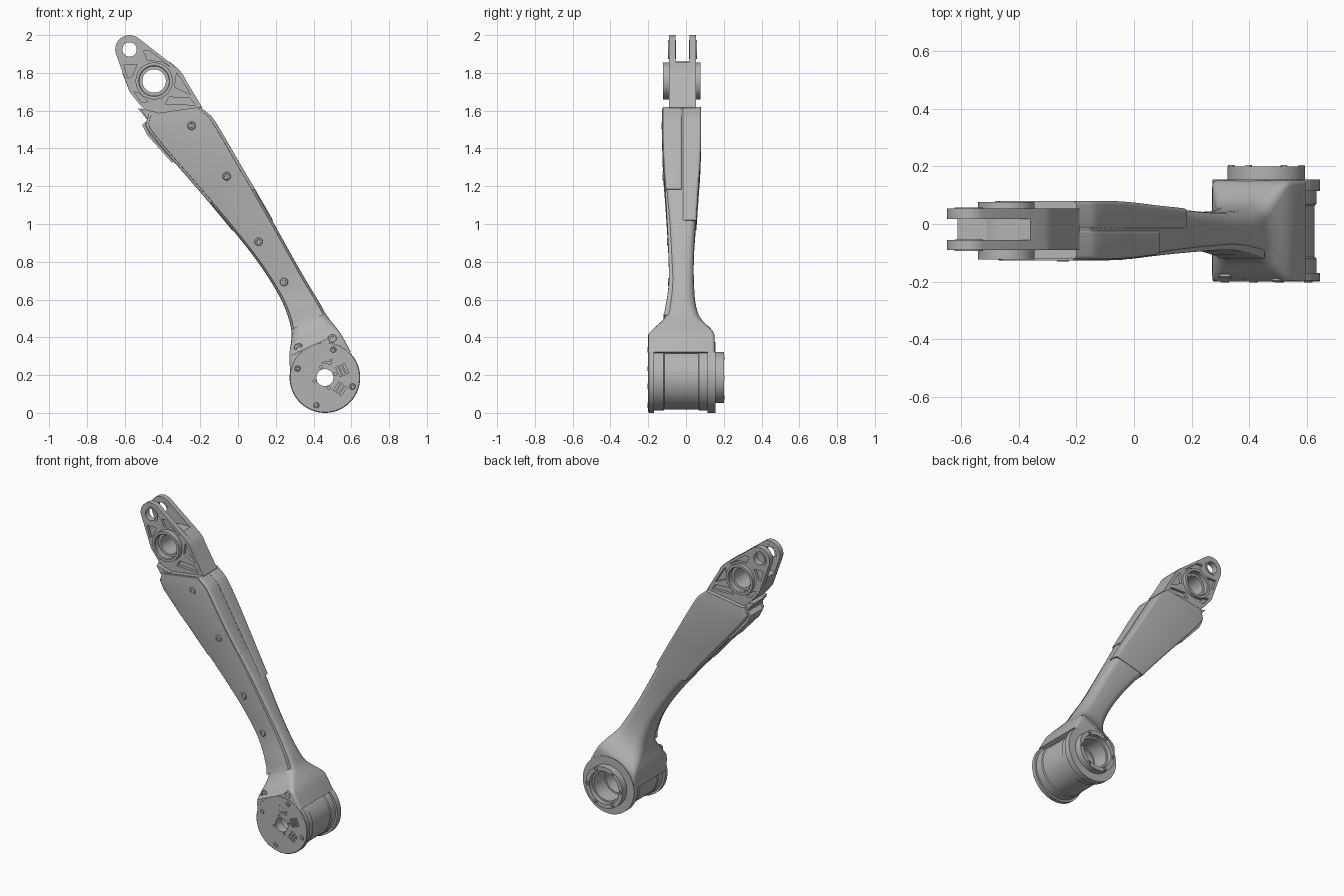
import bpy, bmesh, math
from mathutils import Vector, Matrix

if "Cube" in bpy.data.objects:
    bpy.data.objects.remove(bpy.data.objects["Cube"])

metal = bpy.data.materials.new("grey_metal")
metal.use_nodes = True
GREY = (0.45, 0.45, 0.45, 1)
metal.diffuse_color = GREY
metal.node_tree.nodes["Principled BSDF"].inputs["Base Color"].default_value = GREY

HUB, EYE, BEARING = (0.46, 0.187), (-0.574, 1.924), (-0.444, 1.757)


def finish(name, bm):
    bmesh.ops.recalc_face_normals(bm, faces=bm.faces)
    me = bpy.data.meshes.new(name)
    bm.to_mesh(me)
    bm.free()
    me.materials.append(metal)
    ob = bpy.data.objects.new(name, me)
    bpy.context.collection.objects.link(ob)
    return ob


def smooth(ob):
    bpy.ops.object.select_all(action="DESELECT")
    ob.select_set(True)
    bpy.context.view_layer.objects.active = ob
    bpy.ops.object.shade_smooth_by_angle(angle=math.radians(28))


def skin(bm, rings, closed=False):
    """Join rings of points with quads; cap the ends unless closed."""
    rows = [[bm.verts.new(p) for p in ring] for ring in rings]
    n = len(rows[0])
    for i in range(len(rows) - (0 if closed else 1)):
        a, b = rows[i], rows[(i + 1) % len(rows)]
        for j in range(n):
            bm.faces.new((a[j], a[(j + 1) % n], b[(j + 1) % n], b[j]))
    if not closed:
        bm.faces.new(rows[0])
        bm.faces.new(rows[-1])


def lathe(bm, centre, profile, steps=64):
    """Closed (radius, y) profile turned about an axis along y."""
    rings = []
    for i in range(steps):
        a = 2 * math.pi * i / steps
        rings.append([(centre[0] + r * math.cos(a), y, centre[1] + r * math.sin(a))
                      for r, y in profile])
    skin(bm, rings, closed=True)


def prism(bm, points, y0, y1):
    skin(bm, [[(x, y, z) for x, z in points] for y in (y0, y1)])


def circle(centre, r, start=0, end=360, steps=48):
    full = end - start == 360
    angles = [math.radians(start + (end - start) * i / (steps if full else steps - 1))
              for i in range(steps)]
    return [(centre[0] + r * math.cos(a), centre[1] + r * math.sin(a)) for a in angles]


def cut(ob, cutter_bm):
    """Subtract a cutter and keep only the result."""
    cutter = finish("cutter", cutter_bm)
    cutter.hide_render = True
    mod = ob.modifiers.new("cut", "BOOLEAN")
    mod.operation, mod.solver, mod.object = "DIFFERENCE", "EXACT", cutter
    dg = bpy.context.evaluated_depsgraph_get()
    result = bpy.data.meshes.new_from_object(ob.evaluated_get(dg))
    ob.modifiers.clear()
    ob.data = result
    bpy.data.objects.remove(cutter)


# Arm stations: left x, z, right x, z, front y, back y, corner radius
STATIONS = [
    (.275, .20, .60, .325, -.20, .155, .012), (.268, .30, .545, .425, -.20, .155, .02),
    (.28, .42, .475, .515, -.125, .085, .05), (.25, .54, .435, .585, -.105, .055, .05),
    (.185, .67, .365, .70, -.09, .045, .045), (.085, .82, .285, .84, -.092, .045, .04),
    (-.03, .965, .185, 1.02, -.10, .055, .035), (-.15, 1.11, .09, 1.185, -.11, .065, .025),
    (-.27, 1.25, .01, 1.32, -.12, .075, .02), (-.40, 1.40, -.065, 1.45, -.125, .08, .016),
    (-.49, 1.52, -.14, 1.57, -.125, .08, .016), (-.475, 1.58, -.20, 1.62, -.125, .08, .016)]


def station(u):
    i = min(int(u), len(STATIONS) - 2)
    t = u - i
    pick = [STATIONS[max(0, min(len(STATIONS) - 1, i + k))] for k in (-1, 0, 1, 2)]
    if i >= 10:
        v = [b + (c - b) * t for a, b, c, d in zip(*pick)]
    else:
        v = [.5 * (2 * b + (c - a) * t + (2 * a - 5 * b + 4 * c - d) * t * t
                   + (3 * b - a - 3 * c + d) * t ** 3) for a, b, c, d in zip(*pick)]
    v[4], v[5] = max(v[4], -.199), min(v[5], .154)
    return v


def loft(name, u0, u1, inset, span, radius=None):
    """Rounded-rectangle sections swept along the arm; span maps the y range."""
    rings, steps = [], round((u1 - u0) * 5)
    for s in range(steps + 1):
        lx, lz, rx, rz, y0, y1, r = station(u0 + (u1 - u0) * s / steps)
        left, right = Vector((lx, 0, lz)), Vector((rx, 0, rz))
        axis = (right - left).normalized()
        half = (right - left).length / 2 - inset
        mid = (left + right) / 2
        y0, y1 = span(y0, y1)
        r = min(r if radius is None else radius, half * .9, (y1 - y0) * .45)
        ring = []
        for sx, ys, start in ((1, y1, 0), (-1, y1, 90), (-1, y0, 180), (1, y0, 270)):
            cy = ys + (-r if ys == y1 else r)
            for k in range(5):
                a = math.radians(start + 22.5 * k)
                p = mid + axis * (sx * (half - r) + r * math.cos(a))
                ring.append((p.x, cy + r * math.sin(a), p.z))
        rings.append(ring)
    bm = bmesh.new()
    skin(bm, rings)
    return finish(name, bm)


# Arm: core with the hub bore removed, two stepped upper shells, front cover
core = loft("arm_core", 0, 10.95, .004, lambda a, b: (a + .005 if a > -.19 else a, b - .003))
bore = bmesh.new()
prism(bore, circle(HUB, .12), -.15, .3)
cut(core, bore)
smooth(core)
smooth(loft("upper_shell_front", 7, 11, 0, lambda a, b: (a + .004, -.021), .012))
smooth(loft("upper_shell_back", 6, 11, 0, lambda a, b: (-.019, b), .014))
smooth(loft("front_cover", 2.15, 10.9, .016, lambda a, b: (a - .001, a + .03), .004))

# Layered guard on the upper left edge
for name, grow, y0, y1 in (("edge_guard", 0, -.085, .045), ("edge_guard_lip", .014, -.115, -.07)):
    bm = bmesh.new()
    prism(bm, [(-.53 + grow, 1.612), (-.478, 1.55), (-.507 + grow, 1.525), (-.48 + grow, 1.47),
               (-.35 + grow, 1.325), (-.32, 1.335), (-.42, 1.59)], y0, y1)
    smooth(finish(name, bm))

# Hub: flanged barrel with a stepped bore open to the back
bm = bmesh.new()
lathe(bm, HUB, [(.045, -.2), (.183, -.2), (.187, -.196), (.187, -.17), (.174, -.17), (.174, -.12),
                (.168, -.115), (.168, .065), (.174, .07), (.174, .115), (.187, .115), (.187, .155),
                (.135, .155), (.135, .2), (.108, .2), (.108, .17), (.096, .17), (.096, .06),
                (.086, .06), (.086, -.14), (.045, -.14)], 96)
hub = finish("hub", bm)

# Vent slots and small holes in the hub's front
bm = bmesh.new()
for angle in (84, 23, -36):
    rot = Matrix.Rotation(math.radians(-angle), 4, "Y")
    for r in (.08, .10, .12):
        place = Matrix.Translation((HUB[0], -.2, HUB[1])) @ rot @ Matrix.Translation((r, 0, 0))
        bmesh.ops.create_cube(bm, size=1, matrix=place @ Matrix.Diagonal((.011, .03, .055, 1)))
for x, z in circle(HUB, .058, 20, 380, 4):
    prism(bm, circle((x, z), .008, steps=12), -.21, -.185)
cut(hub, bm)
smooth(hub)


def screw(name, x, z, y, r=.022, out=-1):
    bm = bmesh.new()
    lathe(bm, (x, z), [(0.001, y + out * .001), (r * .45, y + out * .001), (r * .5, y + out * .005),
                       (r * .85, y + out * .005), (r, y), (r, y - out * .01),
                       (0.001, y - out * .01)], 20)
    smooth(finish(name, bm))


for x, z in ((.315, .235), (.606, .14), (.415, .04), (.505, .335)):
    screw("hub_screw", x, z, -.199, .016)
for x, z, y in ((-.246, 1.52, -.126), (-.06, 1.253, -.12), (.109, .907, -.096), (.243, .693, -.091)):
    screw("cover_screw", x, z, y)
for x, z, y in ((.32, .345, -.183), (.50, .395, -.196)):
    screw("shoulder_screw", x, z, y, .024)
for x, z in circle(HUB, .122, steps=6):
    screw("ring_screw", x, z, .2, .012, 1)

# Clevis: two cheeks joined by a web, with an eye and a bearing seat
foot = [(-.574, 1.70), (-.516, 1.627), (-.46, 1.58), (-.42, 1.5), (-.24, 1.5), (-.20, 1.6),
        (-.19, 1.618), (-.278, 1.765), (-.29, 1.79), (-.31, 1.815)]
cheek = circle(EYE, .076, 50, 198, 24) + foot
web = [(-.36, 1.858), (-.43, 1.86), (-.52, 1.825), (-.574, 1.81), (-.613, 1.80)] + foot
POCKETS = [[(-.50, 1.915), (-.465, 1.915), (-.35, 1.825), (-.40, 1.86), (-.48, 1.868)],
           [(-.605, 1.845), (-.535, 1.845), (-.562, 1.78), (-.583, 1.77)],
           [(-.325, 1.80), (-.30, 1.765), (-.25, 1.685), (-.335, 1.725)],
           [(-.365, 1.672), (-.255, 1.667), (-.225, 1.63), (-.385, 1.635)],
           [(-.552, 1.70), (-.525, 1.692), (-.475, 1.648), (-.51, 1.645)]]
for name, outline, y0, y1, face in (("clevis_front", cheek, -.09, -.055, -.09),
                                    ("clevis_back", cheek, .018, .053, .053),
                                    ("clevis_web", web, -.056, .019, None)):
    bm = bmesh.new()
    prism(bm, outline, y0, y1)
    part = finish(name, bm)
    holes = bmesh.new()
    prism(holes, circle(BEARING, .082), -.3, .3)
    if face is not None:
        prism(holes, circle(EYE, .042), -.3, .3)
        for pocket in POCKETS:
            prism(holes, pocket, face - .018, face + .018)
    cut(part, holes)
    smooth(part)

# Bearing sleeve and eye bushings
bm = bmesh.new()
lathe(bm, BEARING, [(.098, -.123), (.098, .077), (.082, .077), (.078, .072), (.078, .045),
                    (.062, .045), (.062, -.085), (.078, -.085), (.078, -.118), (.082, -.123)])
smooth(finish("bearing_sleeve", bm))
for y0, y1 in ((-.094, -.054), (.017, .057)):
    bm = bmesh.new()
    lathe(bm, EYE, [(.038, y0), (.05, y0), (.05, y1), (.038, y1)], 40)
    smooth(finish("eye_bushing", bm))
